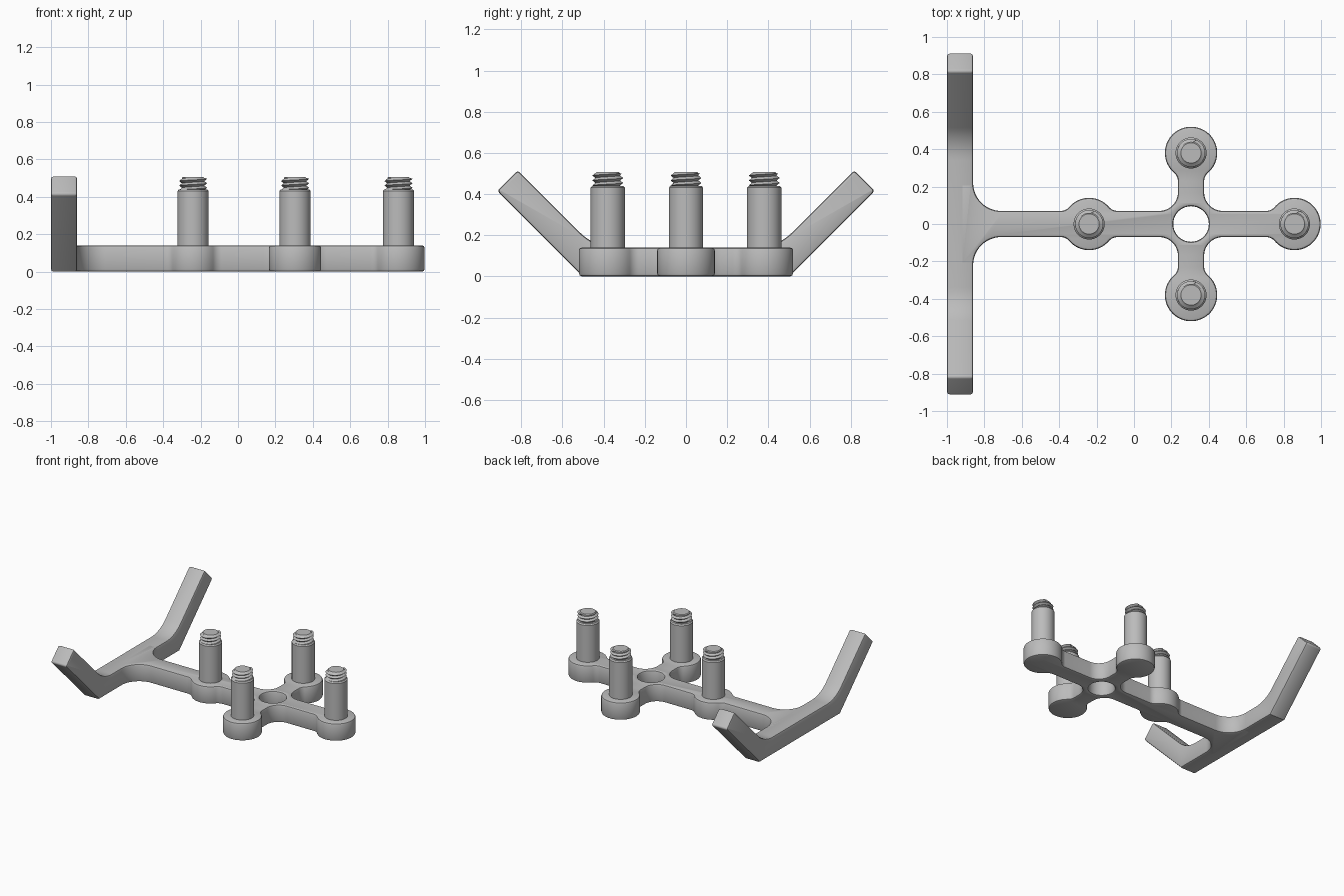
import bpy, bmesh, math
from mathutils import Vector

old = bpy.data.objects.get("Cube")
if old:
    bpy.data.objects.remove(old, do_unlink=True)

steel = bpy.data.materials.new("plain_grey")
steel.use_nodes = True
GREY = (0.5, 0.5, 0.5, 1)
steel.diffuse_color = GREY
steel.node_tree.nodes["Principled BSDF"].inputs["Base Color"].default_value = GREY

HEIGHT, EDGE = 0.14, 0.014          # plate thickness, rounded edge
BOSS, ARM, NECK = 0.14, 0.07, 0.06  # boss radius, arm half width, neck fillet
CROSS, MID, END, SIDE = 0.305, -0.24, 0.858, 0.38
BAR = -0.93                         # bar centre


def arc(cx, cy, r, start, stop):
    n = max(4, round(abs(stop - start) / 6))
    angles = [math.radians(start + (stop - start) * i / n) for i in range(n + 1)]
    return [(cx + r * math.cos(a), cy + r * math.sin(a)) for a in angles]


def mirrored(half, axis):
    flip = [(-x, y) if axis == 0 else (x, -y) for x, y in reversed(half)]
    points = []
    for p in half + flip:
        if not points or (Vector(p) - Vector(points[-1])).length > 1e-4:
            points.append(p)
    if (Vector(points[0]) - Vector(points[-1])).length < 1e-4:
        points.pop()
    return points


def finish(obj, angle):
    obj.data.materials.clear()
    obj.data.materials.append(steel)
    bpy.ops.object.select_all(action='DESELECT')
    obj.select_set(True)
    bpy.context.view_layer.objects.active = obj
    bpy.ops.object.shade_smooth_by_angle(angle=math.radians(angle))


def slab(name, outlines, thickness, location, rotation=(0, 0, 0)):
    """Filled outline with thickness and rounded edges."""
    curve = bpy.data.curves.new(name, 'CURVE')
    curve.dimensions = '2D'
    curve.fill_mode = 'BOTH'
    curve.extrude = thickness / 2 - EDGE
    curve.bevel_depth = EDGE
    curve.bevel_resolution = 1
    curve.offset = -EDGE
    for points in outlines:
        spline = curve.splines.new('POLY')
        spline.points.add(len(points) - 1)
        for p, (x, y) in zip(spline.points, points):
            p.co = (x, y, 0, 1)
        spline.use_cyclic_u = True
    obj = bpy.data.objects.new(name, curve)
    obj.location, obj.rotation_euler = location, rotation
    bpy.context.collection.objects.link(obj)
    bpy.ops.object.select_all(action='DESELECT')
    obj.select_set(True)
    bpy.context.view_layer.objects.active = obj
    bpy.ops.object.convert(target='MESH')
    obj = bpy.context.view_layer.objects.active
    bm = bmesh.new()
    bm.from_mesh(obj.data)
    bmesh.ops.remove_doubles(bm, verts=bm.verts, dist=1e-5)
    bmesh.ops.recalc_face_normals(bm, faces=bm.faces)
    bm.to_mesh(obj.data)
    bm.free()
    finish(obj, 25)


# Base plate: cross of arms with round bosses, back half outlined then mirrored
rise = ARM + NECK
run = math.sqrt((BOSS + NECK) ** 2 - rise ** 2)
t = math.degrees(math.atan2(rise, run))
f = 0.1
c = ARM + f
half = arc(END, 0, BOSS, 0, 180 - t)
half += arc(END - run, rise, NECK, -t, -90)
half += arc(CROSS + c, c, f, 270, 180)
half += arc(CROSS + rise, SIDE - run, NECK, 180, 90 + t)
half += arc(CROSS, SIDE, BOSS, t - 90, 270 - t)
half += arc(CROSS - rise, SIDE - run, NECK, 90 - t, 0)
half += arc(CROSS - c, c, f, 0, -90)
half += arc(MID + run, rise, NECK, -90, t - 180)
half += arc(MID, 0, BOSS, t, 180 - t)
half += arc(MID - run, rise, NECK, -t, -90)
half += arc(-0.71, 0.22, 0.15, -90, -180)
half += [(BAR, 0.22)]
hole = arc(CROSS, 0, 0.095, 0, 354)
slab("base_plate", [mirrored(half, 1), hole], HEIGHT, (0, 0, HEIGHT / 2))

# Bent bar: flat middle with both ends turned up at 45 degrees
tip, bend = 0.015, 0.25
half = [(0.502, 0)]
half += arc(0.917 - tip * math.sqrt(2), 0.415, tip, -45, 45)
half += arc(0.817, 0.515 - tip * math.sqrt(2), tip, 45, 135)
half += arc(0.442 - bend * math.tan(math.pi / 8), HEIGHT + bend, bend, -45, -90)
slab("bent_bar", [mirrored(half, 0)], HEIGHT, (BAR, 0, 0),
     (math.pi / 2, 0, math.pi / 2))


def mesh_object(name, bm, location):
    bmesh.ops.remove_doubles(bm, verts=bm.verts, dist=1e-5)
    bmesh.ops.recalc_face_normals(bm, faces=bm.faces)
    mesh = bpy.data.meshes.new(name)
    bm.to_mesh(mesh)
    bm.free()
    obj = bpy.data.objects.new(name, mesh)
    obj.location = location
    bpy.context.collection.objects.link(obj)
    finish(obj, 30)


def grid_faces(bm, columns):
    for a, b in zip(columns, columns[1:]):
        for i in range(len(a) - 1):
            bm.faces.new((a[i], b[i], b[i + 1], a[i + 1]))


def post(name, x, y):
    bm = bmesh.new()
    profile = [(0.083, 0.12), (0.083, 0.431), (0.075, 0.44), (0.04, 0.44)]
    columns = []
    for s in range(49):
        a = math.tau * s / 48
        columns.append([bm.verts.new((r * math.cos(a), r * math.sin(a), z))
                        for r, z in profile])
    grid_faces(bm, columns)
    mesh_object(name, bm, (x, y, 0))


def thread(name, x, y):
    """Helical ridge winding round a core, closed by a flat top."""
    low, top, pitch, core, crest = 0.436, 0.507, 0.024, 0.06, 0.075
    bm = bmesh.new()
    columns = []
    for s in range(33):
        a = math.tau * s / 32
        column = []
        for k in range(-2, 8):
            z = low + pitch * (k / 2 + s / 32)
            r = crest if k % 2 else core
            if z <= low or z >= top - 0.006:
                r = core
            z = min(max(z, low), top - 0.006)
            column.append(bm.verts.new((r * math.cos(a), r * math.sin(a), z)))
        for r in (core - 0.006, 0):
            column.append(bm.verts.new((r * math.cos(a), r * math.sin(a), top)))
        columns.append(column)
    grid_faces(bm, columns)
    mesh_object(name, bm, (x, y, 0))


# Four threaded posts, one on each boss
for label, x, y in (("middle", MID, 0), ("end", END, 0),
                    ("front", CROSS, -SIDE), ("back", CROSS, SIDE)):
    post(label + "_post", x, y)
    thread(label + "_thread", x, y)
